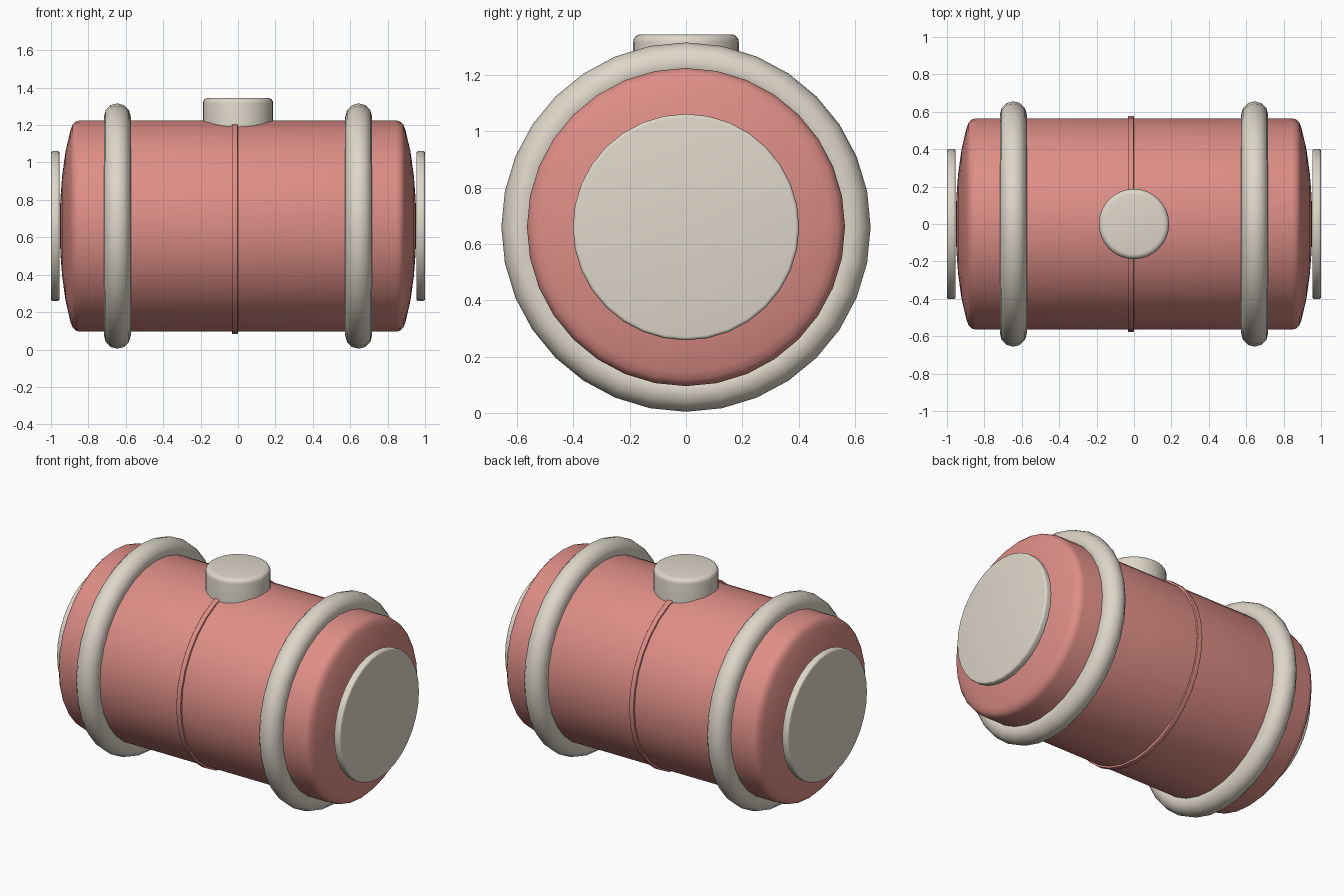
import bpy
import bmesh
from math import pi, sin, cos, radians
from mathutils import Matrix, Vector

if "Cube" in bpy.data.objects:
    bpy.data.objects.remove(bpy.data.objects["Cube"])

AXIS_Z = 0.66
SEGMENTS = 32


def make_material(name, colour):
    mat = bpy.data.materials.new(name)
    mat.use_nodes = True
    mat.diffuse_color = (*colour, 1)
    bsdf = next(n for n in mat.node_tree.nodes if n.type == 'BSDF_PRINCIPLED')
    bsdf.inputs["Base Color"].default_value = (*colour, 1)
    return mat


pink = make_material("soft pink", (0.73, 0.27, 0.24))
cream = make_material("warm cream", (0.73, 0.68, 0.59))


def lathe(name, profile, mat, matrix, closed=False):
    """Turn (radius, height) points around local z, then place with matrix."""
    bm = bmesh.new()
    rings = []
    for r, h in profile:
        if r == 0:
            rings.append([bm.verts.new((0, 0, h))] * SEGMENTS)
        else:
            rings.append([bm.verts.new((r * cos(2 * pi * i / SEGMENTS),
                                        r * sin(2 * pi * i / SEGMENTS), h))
                          for i in range(SEGMENTS)])
    pairs = list(zip(rings, rings[1:]))
    if closed:
        pairs.append((rings[-1], rings[0]))
    for a, b in pairs:
        for i in range(SEGMENTS):
            j = (i + 1) % SEGMENTS
            corners = list(dict.fromkeys((a[i], a[j], b[j], b[i])))
            bm.faces.new(corners)
    bmesh.ops.recalc_face_normals(bm, faces=bm.faces)
    bm.transform(matrix)
    mesh = bpy.data.meshes.new(name)
    bm.to_mesh(mesh)
    bm.free()
    obj = bpy.data.objects.new(name, mesh)
    bpy.context.collection.objects.link(obj)
    mesh.materials.append(mat)
    bpy.ops.object.select_all(action='DESELECT')
    obj.select_set(True)
    bpy.context.view_layer.objects.active = obj
    bpy.ops.object.shade_smooth_by_angle(angle=radians(40))
    return obj


def along_x(x):
    return Matrix.Translation(Vector((x, 0, AXIS_Z))) @ Matrix.Rotation(pi / 2, 4, 'Y')


def rounded_disc(radius, low, high, bevel, both=True):
    """Profile of a disc with rounded rims."""
    arc = [(radius - bevel + bevel * cos(a * pi / 8),
            high - bevel + bevel * sin(a * pi / 8)) for a in range(5)]
    bottom = [(r, low + high - h) for r, h in reversed(arc)] if both else [(radius, low)]
    return [(0, low)] + bottom + arc + [(0, high)]


# Barrel body with rounded shoulders and gently domed ends
half = [(0.565, 0.845), (0.559, 0.868), (0.543, 0.884), (0.515, 0.895),
        (0.40, 0.922), (0.27, 0.94), (0.14, 0.95), (0, 0.953)]
lathe("barrel_body", [(r, -h) for r, h in reversed(half)] + half, pink, along_x(0))

# Raised seam around the middle
lathe("middle_seam", rounded_disc(0.577, -0.016, 0.016, 0.004), pink, along_x(-0.017))

# Hoops and end plates on both sides
hoop = [(0.584 + 0.072 * cos(i * pi / 6), 0.072 * sin(i * pi / 6)) for i in range(12)]
for side, s in (("left", 1), ("right", -1)):
    lathe(side + "_hoop", hoop, cream, along_x(0.645 * s), closed=True)
    lathe(side + "_end_plate", rounded_disc(0.402, -0.023, 0.023, 0.012),
          cream, along_x(0.977 * s))

# Round plug on top
lathe("top_plug", rounded_disc(0.188, 1.13, 1.345, 0.028, both=False), cream,
      Matrix.Identity(4))
